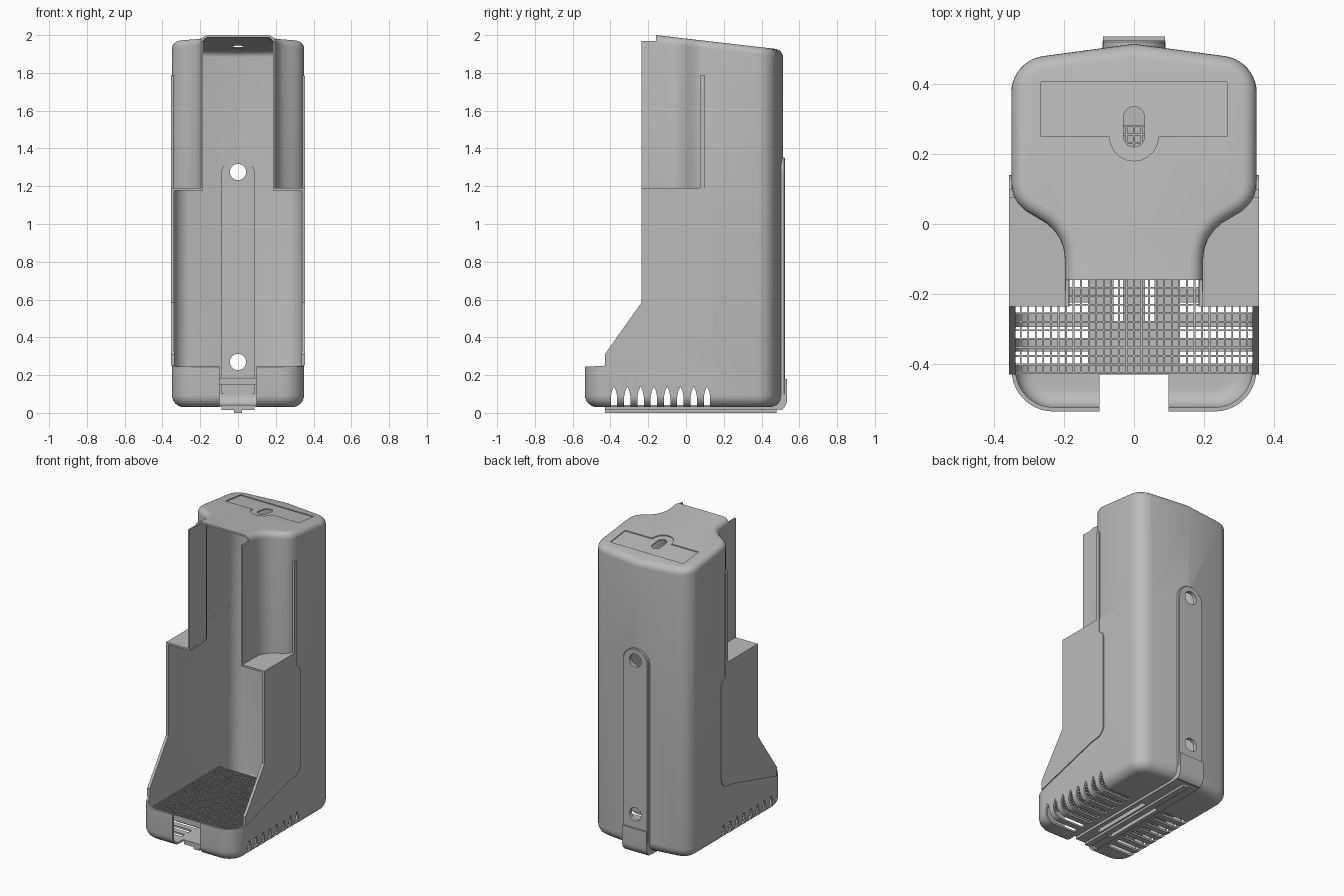
import bpy, bmesh
from math import sin, cos, pi, radians

old = bpy.data.objects.get("Cube")
if old:
    bpy.data.objects.remove(old, do_unlink=True)

grey = bpy.data.materials.new("plain_grey")
grey.use_nodes = True
COLOUR = (0.5, 0.5, 0.5, 1)
grey.diffuse_color = COLOUR
grey.node_tree.nodes["Principled BSDF"].inputs["Base Color"].default_value = COLOUR

WALL = 0.012
SHELF = 1.19
AXES = {"z": lambda p, t: (p[0], p[1], t),
        "x": lambda p, t: (t, p[0], p[1]),
        "y": lambda p, t: (p[0], t, p[1])}


def arc(cx, cy, r, a0, a1, n=10):
    return [(cx + r * cos(radians(a0 + (a1 - a0) * i / n)),
             cy + r * sin(radians(a0 + (a1 - a0) * i / n))) for i in range(n + 1)]


def mirrored(half):
    return half + [(-x, y) for x, y in reversed(half) if abs(x) > 1e-6]


def inset(pts, d):
    """Move a counter-clockwise outline inwards by d."""
    out = []
    for i, (x, y) in enumerate(pts):
        normals = []
        for a, b in ((pts[i - 1], pts[i]), (pts[i], pts[(i + 1) % len(pts)])):
            dx, dy = b[0] - a[0], b[1] - a[1]
            length = (dx * dx + dy * dy) ** 0.5
            normals.append((-dy / length, dx / length))
        (ax, ay), (bx, by) = normals
        k = d / (1 + ax * bx + ay * by)
        out.append((x + (ax + bx) * k, y + (ay + by) * k))
    return out


def finish(name, bm):
    bmesh.ops.recalc_face_normals(bm, faces=bm.faces)
    mesh = bpy.data.meshes.new(name)
    bm.to_mesh(mesh)
    bm.free()
    mesh.materials.append(grey)
    ob = bpy.data.objects.new(name, mesh)
    bpy.context.collection.objects.link(ob)
    return ob


def loft(name, pts, levels, axis="z"):
    """Closed solid from an outline; each level is (inset, height or height rule)."""
    bm = bmesh.new()
    rings = []
    for d, t in levels:
        ring = inset(pts, d) if d else pts
        rings.append([bm.verts.new(AXES[axis](p, t(p) if callable(t) else t)) for p in ring])
    for low, high in zip(rings, rings[1:]):
        for i in range(len(low)):
            bm.faces.new((low[i - 1], low[i], high[i], high[i - 1]))
    bm.faces.new(rings[0])
    bm.faces.new(rings[-1])
    return finish(name, bm)


def add_box(bm, lo, hi):
    v = [bm.verts.new((x, y, z)) for z in (lo[2], hi[2])
         for x, y in ((lo[0], lo[1]), (hi[0], lo[1]), (hi[0], hi[1]), (lo[0], hi[1]))]
    for f in ((3, 2, 1, 0), (4, 5, 6, 7), (0, 1, 5, 4), (1, 2, 6, 5), (2, 3, 7, 6), (3, 0, 4, 7)):
        bm.faces.new([v[i] for i in f])


def box(name, lo, hi):
    bm = bmesh.new()
    add_box(bm, lo, hi)
    return finish(name, bm)


def boolean(target, cutter, operation="DIFFERENCE"):
    cutter.hide_render = True
    mod = target.modifiers.new("cut", "BOOLEAN")
    mod.operation, mod.solver, mod.object = operation, "EXACT", cutter
    bpy.context.view_layer.objects.active = target
    bpy.ops.object.modifier_apply(modifier=mod.name)
    bpy.data.objects.remove(cutter, do_unlink=True)


# Plan outlines: full footprint, and body narrowing to a front neck
back = arc(0.245, 0.375, 0.105, 0, 82) + [(0, 0.514)]
footprint = mirrored(arc(0.23, -0.415, 0.12, -90, 0) + back)
neck = mirrored([(0.197, -0.5), (0.197, -0.1), (0.201, -0.07), (0.211, -0.043), (0.228, -0.018),
                 (0.25, 0.002), (0.28, 0.02), (0.31, 0.038), (0.332, 0.06), (0.345, 0.085),
                 (0.35, 0.115)] + back)


def bottom_round(z, r, n=6):
    return [(r * (1 - sin(a)), z + r * (1 - cos(a))) for a in (i * pi / 2 / n for i in range(n + 1))]


def roof(drop):
    return lambda p: 2 - 0.115 * (p[1] + 0.16) - drop


def top_round(drop, r, n=6):
    return [(r * (1 - cos(a)), roof(drop + r * (1 - sin(a)))) for a in (i * pi / 2 / n for i in range(n + 1))]


# Lower shell: tray, side walls, shelves and lower back
lower = loft("lower_shell", footprint, bottom_round(0.03, 0.065) + [(0, SHELF)])
boolean(lower, loft("cavity", inset(footprint, WALL),
                    bottom_round(0.03 + WALL, 0.053) + [(0, SHELF - WALL)]))
boolean(lower, loft("neck_hole", inset(neck, WALL + 0.0005), [(0, 1.1), (0, 1.3)]))
side_profile = [(-0.7, -0.1), (0.7, -0.1), (0.7, 1.5), (-0.235, 1.5), (-0.235, 0.585),
                (-0.43, 0.31), (-0.43, 0.25), (-0.7, 0.235)]
boolean(lower, loft("side_profile", side_profile, [(0, -0.6), (0, 0.6)], "x"), "INTERSECT")
boolean(lower, box("front_notch", (-0.098, -0.7, -0.1), (0.098, -0.43, 0.5)))

# Pointed vents through side walls and floor
for i in range(8):
    y = -0.381 + i * 0.0703
    shape = [(y - 0.017, -0.1), (y + 0.017, -0.1), (y + 0.017, 0.085),
             (y + 0.011, 0.115), (y, 0.14), (y - 0.011, 0.115), (y - 0.017, 0.085)]
    for s in (-1, 1):
        boolean(lower, loft("vent", shape, [(0, s * 0.13), (0, s * 0.5)], "x"))

# Upper shell: back, curved flanks, neck walls and sloping cap
upper = loft("upper_shell", neck, [(0, SHELF)] + top_round(0, 0.04))
boolean(upper, loft("cavity", inset(neck, WALL), [(0, 1.1)] + top_round(WALL, 0.03)))
boolean(upper, box("front_trim", (-0.5, -0.7, 1), (0.5, -0.235, 2.3)))
boolean(upper, box("cap_trim", (-0.186, -0.7, 1.1), (0.186, -0.16, 2.3)))
boolean(upper, box("rim_trim", (-0.5, -0.7, 1.97), (0.5, -0.16, 2.3)))

# Recessed lid and thumb slot in the cap
lid = [(-0.265, 0.405), (-0.265, 0.25)] + arc(0, 0.25, 0.07, 180, 360) + [(0.265, 0.25), (0.265, 0.405)]
boolean(upper, loft("lid_recess", lid, [(0, roof(0.006)), (0, 2.2)]))
slot = arc(0, 0.25, 0.03, 180, 360) + arc(0, 0.305, 0.03, 0, 180)
boolean(upper, loft("thumb_slot", slot, [(0, 1.8), (0, 2.2)]))

# Back mounting strip with two screw holes, set into the shell
strip = [(-0.09, 0.1), (0.09, 0.1)] + arc(0, 1.262, 0.09, 0, 180, 16)
for shell in (lower, upper):
    boolean(shell, loft("strip_hole", inset(strip, 0.003), [(0, 0.44), (0, 0.6)], "y"))
mount = loft("mounting_strip", strip, [(0, 0.5), (0, 0.52), (0.004, 0.524)], "y")
for z in (0.27, 1.275):
    boolean(mount, loft("screw_hole", arc(0, z, 0.043, 0, 345, 23), [(0, 0.4), (0, 0.6)], "y"))

# Hooked rail under the floor, turning up at the back
rail_profile = ([(-0.43, 0.004)] + arc(0.47, 0.069, 0.065, -90, 0, 8) + [(0.535, 0.18), (0.5, 0.18)]
                + arc(0.45, 0.084, 0.05, 0, -90, 8) + [(-0.43, 0.034)])
rail = loft("hooked_rail", rail_profile, [(0, -0.088), (0, 0.088)], "x")
for v in rail.data.vertices:
    if v.co.z < 0.01:
        v.co.z += 0.01
boolean(rail, box("floor_trim", (-1, -1, -1), (1, 1, -0.5)))
bm = bmesh.new()
add_box(bm, (-0.02, -0.43, 0), (0.02, 0.48, 0.016))
finish("rail_ridge", bm)
for s in (-1, 1):
    for part in (lower, rail):
        boolean(part, box("rail_slot", (s * 0.045 - 0.014, -0.28, -0.1), (s * 0.045 + 0.014, 0.15, 0.1)))

# Outer side panels with a slim upright tongue
panel = ([(-0.43, 0.25), (0.03, 0.375)] + arc(0.075, 0.445, 0.065, -80, 0, 6)
         + [(0.14, 1.055), (0.125, 1.085), (0.1, 1.1), (0.1, 1.785), (0.075, 1.785), (0.075, SHELF),
            (-0.235, SHELF), (-0.235, 0.585), (-0.43, 0.31)])
for s, side in ((1, "left"), (-1, "right")):
    loft(side + "_side_panel", panel, [(0, s * 0.341), (0, s * 0.356)], "x")

# Square-mesh drip grille
bm = bmesh.new()
X, Y0, Y1, BAR = 0.345, -0.425, 0.28, 0.0025
COLS, ROWS = 32, 29
for i in range(COLS + 1):
    x = -X + 2 * X * i / COLS
    add_box(bm, (x - BAR, Y0, 0.147), (x + BAR, Y1, 0.187))
for j in range(ROWS + 1):
    y = Y0 + (Y1 - Y0) * j / ROWS
    add_box(bm, (-X, y - BAR, 0.148), (X, y + BAR, 0.186))
finish("mesh_grille", bm)

# Smooth curved walls, keep hard edges
for ob in list(bpy.context.scene.objects):
    if ob.type == "MESH" and grey.name in ob.data.materials:
        bpy.ops.object.select_all(action="DESELECT")
        ob.select_set(True)
        bpy.context.view_layer.objects.active = ob
        bpy.ops.object.shade_smooth_by_angle(angle=radians(30))
